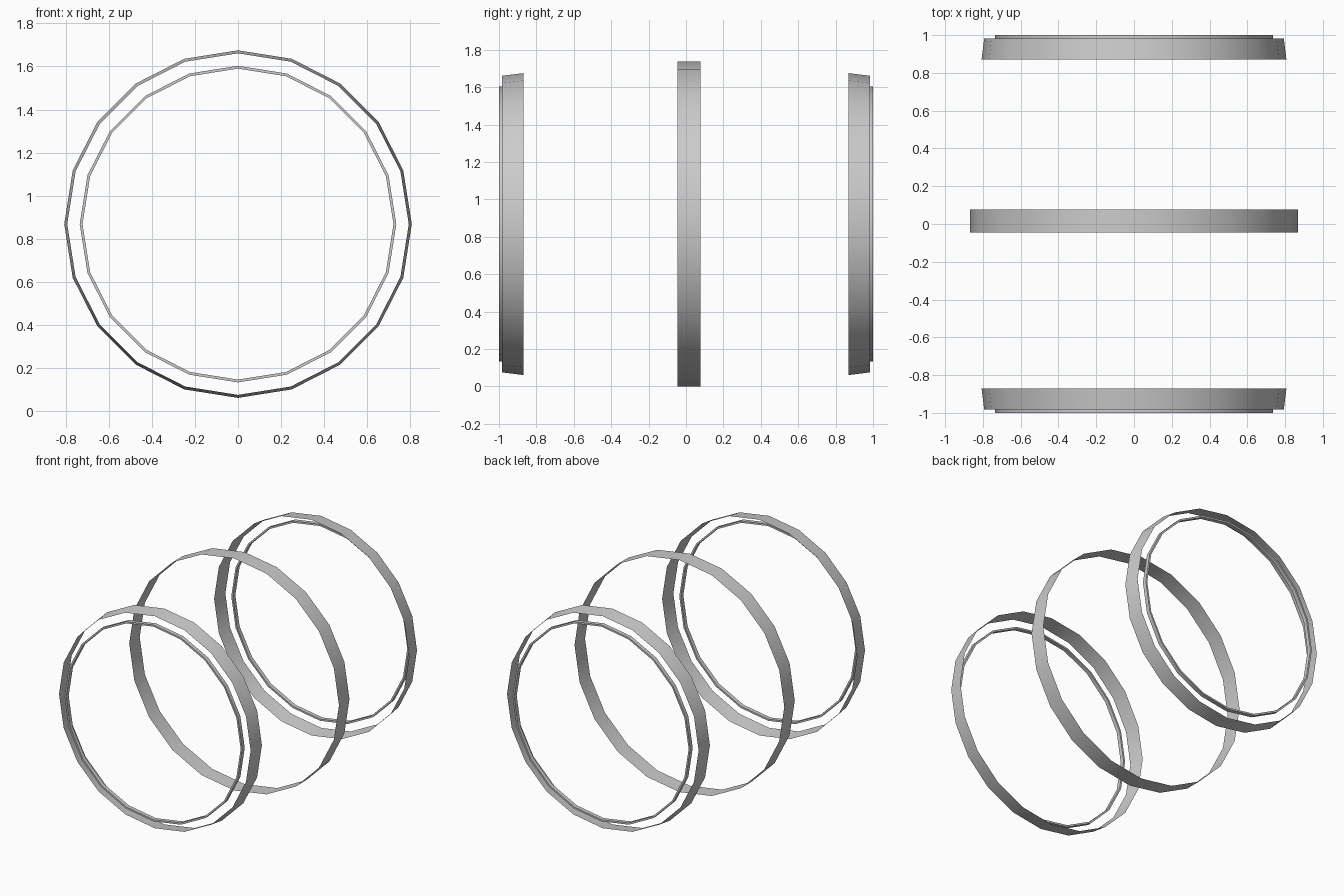
import bpy, bmesh
from math import cos, sin, pi

if "Cube" in bpy.data.objects:
    bpy.data.objects.remove(bpy.data.objects["Cube"])

SIDES = 20
CENTRE_Z = 0.868


def ring(name, profile, closed=False):
    """Sweep a (radius, y) profile around the y axis."""
    bm = bmesh.new()
    loops = []
    for i in range(SIDES):
        a = 2 * pi * i / SIDES
        loops.append([bm.verts.new((r * cos(a), y, CENTRE_Z + r * sin(a)))
                      for r, y in profile])
    n = len(profile)
    for i in range(SIDES):
        p, q = loops[i], loops[(i + 1) % SIDES]
        for j in range(n if closed else n - 1):
            k = (j + 1) % n
            bm.faces.new((p[j], p[k], q[k], q[j]))
    # Make the outermost band face away from the axis
    bm.normal_update()
    f = max(bm.faces, key=lambda f: (f.calc_center_median().xz - bm_centre()).length)
    c = f.calc_center_median().xz - bm_centre()
    if f.normal.xz.dot(c) < 0:
        bmesh.ops.reverse_faces(bm, faces=bm.faces[:])
    mesh = bpy.data.meshes.new(name)
    bm.to_mesh(mesh)
    bm.free()
    obj = bpy.data.objects.new(name, mesh)
    bpy.context.collection.objects.link(obj)
    bpy.ops.object.select_all(action='DESELECT')
    obj.select_set(True)
    bpy.context.view_layer.objects.active = obj
    bpy.ops.object.shade_smooth_by_angle()
    return obj


def bm_centre():
    from mathutils import Vector
    return Vector((0, CENTRE_Z))


# Wide middle hoop, an open sheet band
ring("middle_hoop", [(0.868, -0.046), (0.868, 0.078)])

# Tapered end hoops and the slim rim inside each one
for side, s in (("front", -1), ("back", 1)):
    ring(side + "_hoop", [(0.807, s * 0.87), (0.793, s * 0.983)])
    ring(side + "_inner_rim",
         [(0.735, s * 0.97), (0.735, s * 1.0), (0.722, s * 1.0), (0.722, s * 0.97)],
         closed=True)
